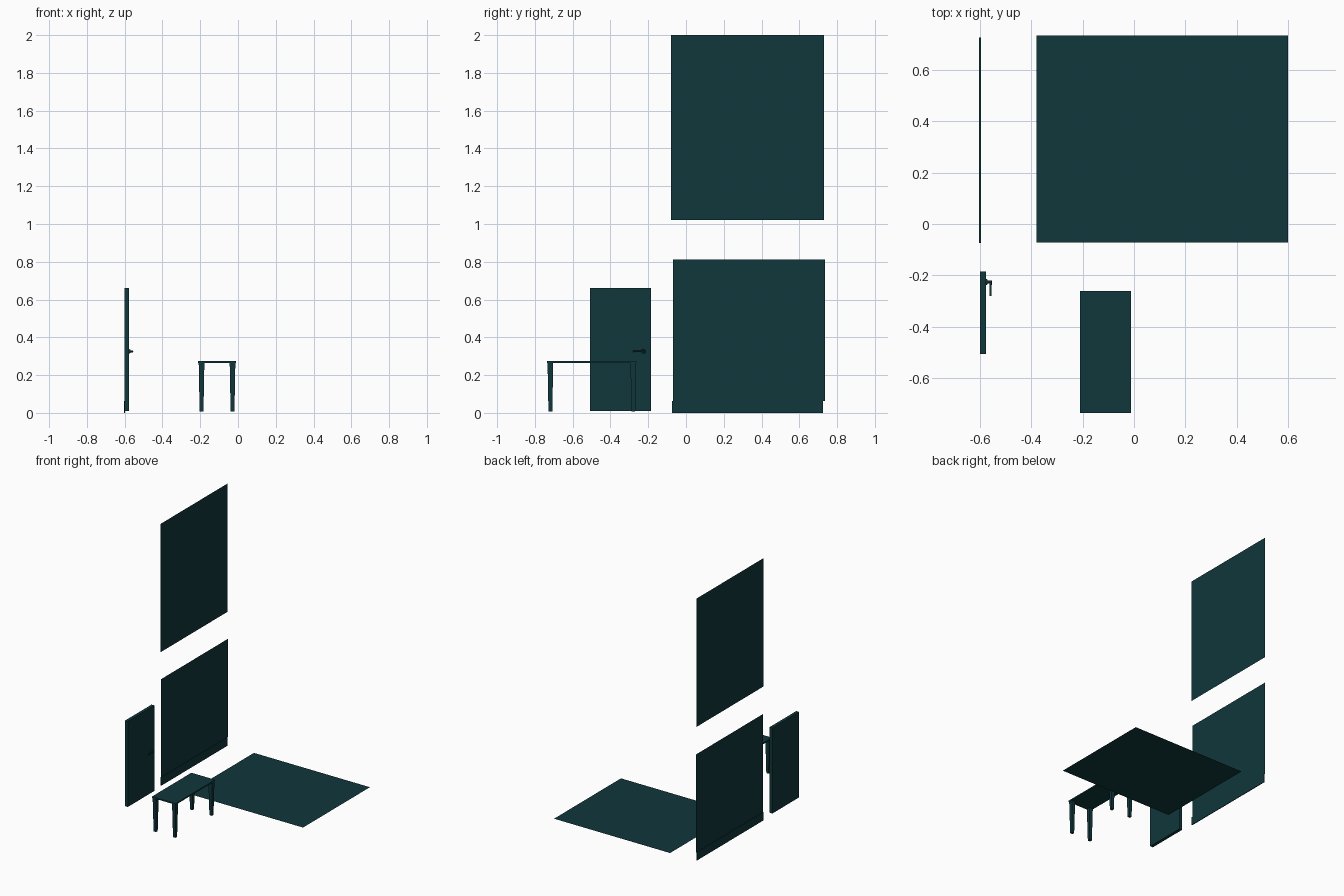
import bpy, bmesh, math
from mathutils import Vector, Matrix

if "Cube" in bpy.data.objects:
    bpy.data.objects.remove(bpy.data.objects["Cube"])

mat = bpy.data.materials.new("dark_teal")
mat.diffuse_color = (0.005, 0.038, 0.044, 1)
mat.use_nodes = True
mat.node_tree.nodes["Principled BSDF"].inputs["Base Color"].default_value = mat.diffuse_color


def finish(name, bm):
    me = bpy.data.meshes.new(name)
    bm.to_mesh(me)
    bm.free()
    me.materials.append(mat)
    ob = bpy.data.objects.new(name, me)
    bpy.context.collection.objects.link(ob)
    return ob


def box(name, lo, hi, bottom_scale=1.0):
    """Box between two corners; bottom_scale tapers the lower end."""
    bm = bmesh.new()
    bmesh.ops.create_cube(bm, size=1)
    lo, hi = Vector(lo), Vector(hi)
    mid, size = (lo + hi) / 2, hi - lo
    for v in bm.verts:
        s = bottom_scale if v.co.z < 0 else 1
        v.co = mid + Vector((v.co.x * size.x * s, v.co.y * size.y * s, v.co.z * size.z))
    return finish(name, bm)


def sheet(name, corners):
    bm = bmesh.new()
    bm.faces.new([bm.verts.new(c) for c in corners])
    return finish(name, bm)


def wall(name, y0, y1, z0, z1, x=-0.6):
    return sheet(name, [(x, y0, z0), (x, y1, z0), (x, y1, z1), (x, y0, z1)])


def rod(name, a, b, r0, r1, sides=16):
    """Round bar from a to b."""
    a, b = Vector(a), Vector(b)
    d = b - a
    m = Matrix.Translation((a + b) / 2) @ d.to_track_quat('Z', 'Y').to_matrix().to_4x4()
    bm = bmesh.new()
    bmesh.ops.create_cone(bm, cap_ends=True, segments=sides, radius1=r0,
                          radius2=r1, depth=d.length, matrix=m)
    ob = finish(name, bm)
    bpy.context.view_layer.objects.active = ob
    ob.select_set(True)
    bpy.ops.object.shade_smooth_by_angle(angle=math.radians(40))
    ob.select_set(False)


# Floor and wall panels
sheet("floor", [(-0.38, -0.072, 0), (0.6, -0.072, 0), (0.6, 0.735, 0), (-0.38, 0.735, 0)])
wall("lower_wall", -0.07, 0.735, 0.063, 0.812)
wall("upper_wall", -0.08, 0.73, 1.02, 2.0)
box("baseboard", (-0.603, -0.075, 0), (-0.597, 0.726, 0.064))

# Door with lever handle
box("door", (-0.6, -0.507, 0.009), (-0.576, -0.186, 0.662))
hy, hz = -0.226, 0.326
rod("handle_rose", (-0.577, hy, hz), (-0.570, hy, hz), 0.012, 0.010)
rod("handle_neck", (-0.571, hy, hz), (-0.556, hy, hz), 0.005, 0.005)
rod("handle_lever", (-0.559, hy + 0.005, hz), (-0.559, -0.281, hz), 0.005, 0.004)

# Table top and four tapered legs
x0, x1, y0, y1 = -0.211, -0.011, -0.736, -0.261
box("table_top", (x0, y0, 0.264), (x1, y1, 0.274))
w, inset = 0.030, 0.003
for sx, lx in (("left", x0 + inset), ("right", x1 - inset - w)):
    for sy, ly in (("front", y0 + inset), ("back", y1 - inset - w)):
        box(f"{sy}_{sx}_leg", (lx, ly, 0.007), (lx + w, ly + w, 0.264), 0.68)
